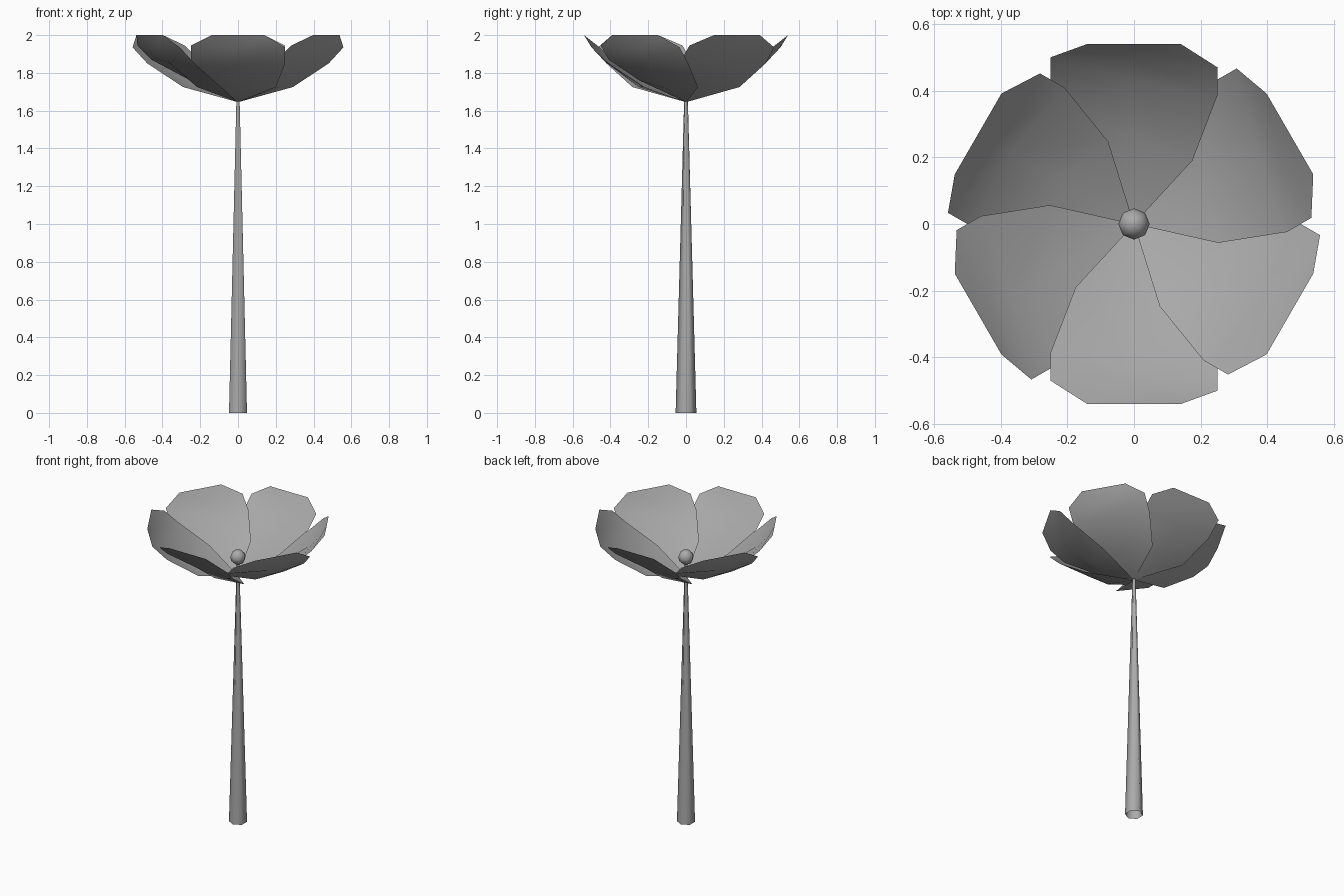
import bpy
import bmesh
from math import radians
from mathutils import Matrix

cube = bpy.data.objects.get("Cube")
if cube:
    bpy.data.objects.remove(cube, do_unlink=True)

grey = bpy.data.materials.new("plain grey")
grey.use_nodes = True
colour = (0.4, 0.4, 0.4, 1)
grey.diffuse_color = colour
grey.node_tree.nodes["Principled BSDF"].inputs["Base Color"].default_value = colour


def finish(bm, name):
    """Turn a bmesh into a smooth grey object."""
    for face in bm.faces:
        face.smooth = True
    mesh = bpy.data.meshes.new(name)
    bm.to_mesh(mesh)
    bm.free()
    mesh.materials.append(grey)
    obj = bpy.data.objects.new(name, mesh)
    bpy.context.collection.objects.link(obj)
    return obj


# Stem: open six-sided taper, corners on the y axis
bm = bmesh.new()
bmesh.ops.create_cone(bm, cap_ends=False, segments=6, radius1=0.055, radius2=0.007,
                      depth=1.76, matrix=Matrix.Translation((0, 0, 0.88)))
finish(bm, "stem")

# Flower centre: small ball
bm = bmesh.new()
bmesh.ops.create_uvsphere(bm, u_segments=8, v_segments=6, radius=0.047,
                          matrix=Matrix.Translation((0, 0, 1.77)))
finish(bm, "flower_centre")

# Petal cross rows from base to tip: raised left edge, middle, lower right edge
ROWS = [
    [(-0.175, -0.19, 1.76), (0, -0.25, 1.725), (0.20, -0.22, 1.725)],
    [(-0.25, -0.385, 1.87), (0, -0.43, 1.86), (0.25, -0.41, 1.85)],
    [(-0.25, -0.47, 1.945), (0, -0.495, 1.93), (0.25, -0.50, 1.935)],
    [(-0.14, -0.54, 2.0), (0, -0.54, 2.0), (0.14, -0.54, 2.0)],
]


def petal(angle, name):
    bm = bmesh.new()
    base = bm.verts.new((0, 0, 1.645))
    rows = [[bm.verts.new(p) for p in row] for row in ROWS]
    for i in range(2):
        bm.faces.new((base, rows[0][i], rows[0][i + 1]))
        for low, high in zip(rows, rows[1:]):
            bm.faces.new((low[i], high[i], high[i + 1], low[i + 1]))
    bmesh.ops.rotate(bm, verts=bm.verts, matrix=Matrix.Rotation(radians(angle), 3, "Z"))
    finish(bm, name)


# Six overlapping petals in a ring
for n in range(6):
    petal(60 * n, f"petal_{n + 1}")
